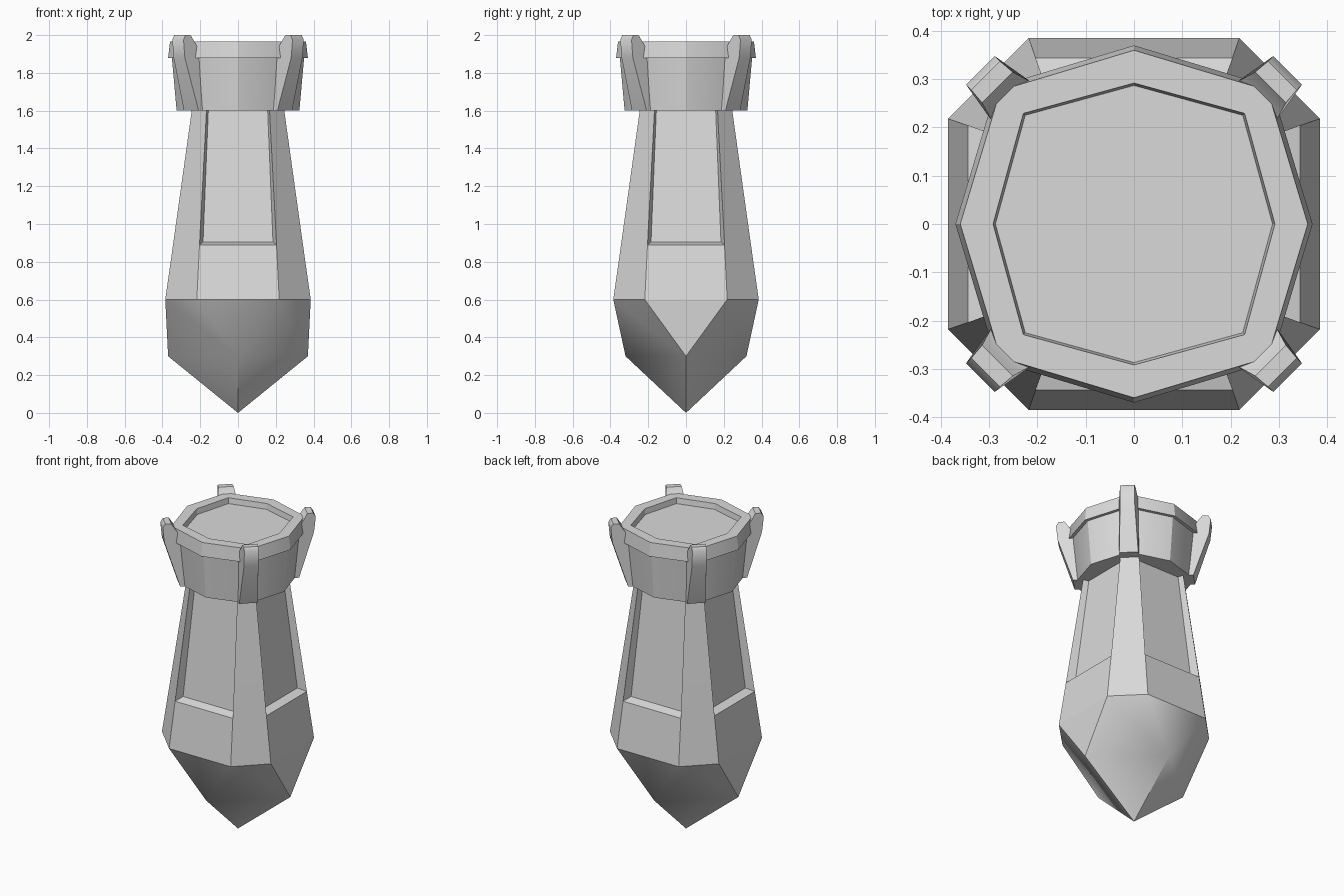
import bpy, bmesh, math
from mathutils import Matrix, Vector

if "Cube" in bpy.data.objects:
    bpy.data.objects.remove(bpy.data.objects["Cube"])

grey = bpy.data.materials.new("light_grey")
grey.diffuse_color = (0.7, 0.7, 0.7, 1)
grey.use_nodes = True
grey.node_tree.nodes["Principled BSDF"].inputs["Base Color"].default_value = grey.diffuse_color


def finish(name, bm, angle):
    bmesh.ops.recalc_face_normals(bm, faces=bm.faces)
    mesh = bpy.data.meshes.new(name)
    bm.to_mesh(mesh)
    bm.free()
    mesh.materials.append(grey)
    ob = bpy.data.objects.new(name, mesh)
    bpy.context.collection.objects.link(ob)
    bpy.ops.object.select_all(action='DESELECT')
    ob.select_set(True)
    bpy.context.view_layer.objects.active = ob
    bpy.ops.object.shade_smooth_by_angle(angle=math.radians(angle))
    return ob


def turned(points, k):
    """Points given for the front, turned by k quarter turns."""
    rot = Matrix.Rotation(k * math.pi / 2, 3, 'Z')
    return [rot @ Vector(p) for p in points]


def octagon(bm, half, flat, z):
    """Chamfered square ring; verts 2k and 2k+1 bound side k."""
    return [bm.verts.new(p) for k in range(4)
            for p in turned([(-flat, -half, z), (flat, -half, z)], k)]


def bridge(bm, a, b):
    n = len(a)
    for i in range(n):
        bm.faces.new((a[i], a[(i + 1) % n], b[(i + 1) % n], b[i]))


# Tapered shaft with a recessed panel on each of the four sides
bm = bmesh.new()
rings = [octagon(bm, h, f, z) for h, f, z in
         ((0.385, 0.218, 0.6), (0.344, 0.204, 0.89), (0.245, 0.167, 1.6))]
low, mid, top = rings
bridge(bm, low, mid)
for k in range(4):
    a, b, c = 2 * k, 2 * k + 1, (2 * k + 2) % 8
    bm.faces.new((mid[b], mid[c], top[c], top[b]))          # chamfer
    i0, i1, i2, i3 = [bm.verts.new(p) for p in turned(
        [(-0.185, -0.29, 0.905), (0.185, -0.29, 0.905),
         (0.157, -0.21, 1.6), (-0.157, -0.21, 1.6)], k)]
    bm.faces.new((i0, i1, i2, i3))                          # panel
    bm.faces.new((mid[a], mid[b], i1, i0))                  # ledge
    bm.faces.new((mid[b], top[b], i2, i1))                  # side walls
    bm.faces.new((mid[a], i0, i3, top[a]))
finish("shaft", bm, 40)

# Pointed lower end: octagon narrowing to a diamond, then to a point
bm = bmesh.new()
ring = octagon(bm, 0.385, 0.218, 0.6)
diamond = [bm.verts.new(p) for p in
           ((0, -0.32, 0.3), (0.37, 0, 0.3), (0, 0.32, 0.3), (-0.37, 0, 0.3))]
tip = bm.verts.new((0, 0, 0))
for k in range(4):
    n = (k + 1) % 4
    bm.faces.new((ring[2 * k], diamond[k], ring[2 * k + 1]))
    bm.faces.new((ring[2 * k + 1], diamond[k], diamond[n], ring[2 * n]))
    bm.faces.new((diamond[k], tip, diamond[n]))
finish("pointed_end", bm, 50)


def collar_ring(bm, r, z):
    """Eight-sided ring with its four diagonal corners clipped."""
    return [bm.verts.new(p) for k in range(4) for p in turned(
        [(0, -r, z), (0.715 * r, -0.785 * r, z), (0.785 * r, -0.715 * r, z)], k)]


# Head collar with an overhanging rim and a shallow sunken top
bm = bmesh.new()
rings = [collar_ring(bm, r, z) for r, z in
         ((0.325, 1.6), (0.35, 1.88), (0.37, 1.88), (0.36, 1.965))]
for a, b in zip(rings, rings[1:]):
    bridge(bm, a, b)
bm.faces.new(rings[0])
inner = [[bm.verts.new((r * s * math.sin(i * math.pi / 4),
                        -r * s * math.cos(i * math.pi / 4), z))
          for i in range(8) for s in [1.11 if i % 2 else 1.0]]
         for r, z in ((0.292, 1.965), (0.287, 1.93))]
bridge(bm, *inner)
bm.faces.new(inner[1])
for k in range(4):                                          # flat rim top
    o, n = 3 * k, (3 * k + 3) % 12
    p, q, r = inner[0][2 * k], inner[0][2 * k + 1], inner[0][(2 * k + 2) % 8]
    out = rings[3]
    bm.faces.new((out[o], out[o + 1], q, p))
    bm.faces.new((out[o + 1], out[o + 2], q))
    bm.faces.new((out[o + 2], out[n], r, q))
finish("collar", bm, 30)

# Four claws on the diagonals: (radius, half width, height) profile
profile = [(0.29, 0.06, 1.6), (0.35, 0.055, 1.6), (0.44, 0.042, 1.88),
           (0.45, 0.042, 1.975), (0.435, 0.042, 2.0), (0.40, 0.045, 2.0),
           (0.355, 0.058, 1.93), (0.30, 0.06, 1.9)]
for k, place in enumerate(("front_right", "back_right", "back_left", "front_left")):
    bm = bmesh.new()
    rot = Matrix.Rotation(math.radians(-45 + 90 * k), 3, 'Z')
    sides = [[bm.verts.new(rot @ Vector((r, s * w, z))) for r, w, z in profile]
             for s in (-1, 1)]
    bridge(bm, *sides)
    for side in sides:
        bm.faces.new(side)
    finish("claw_" + place, bm, 40)
